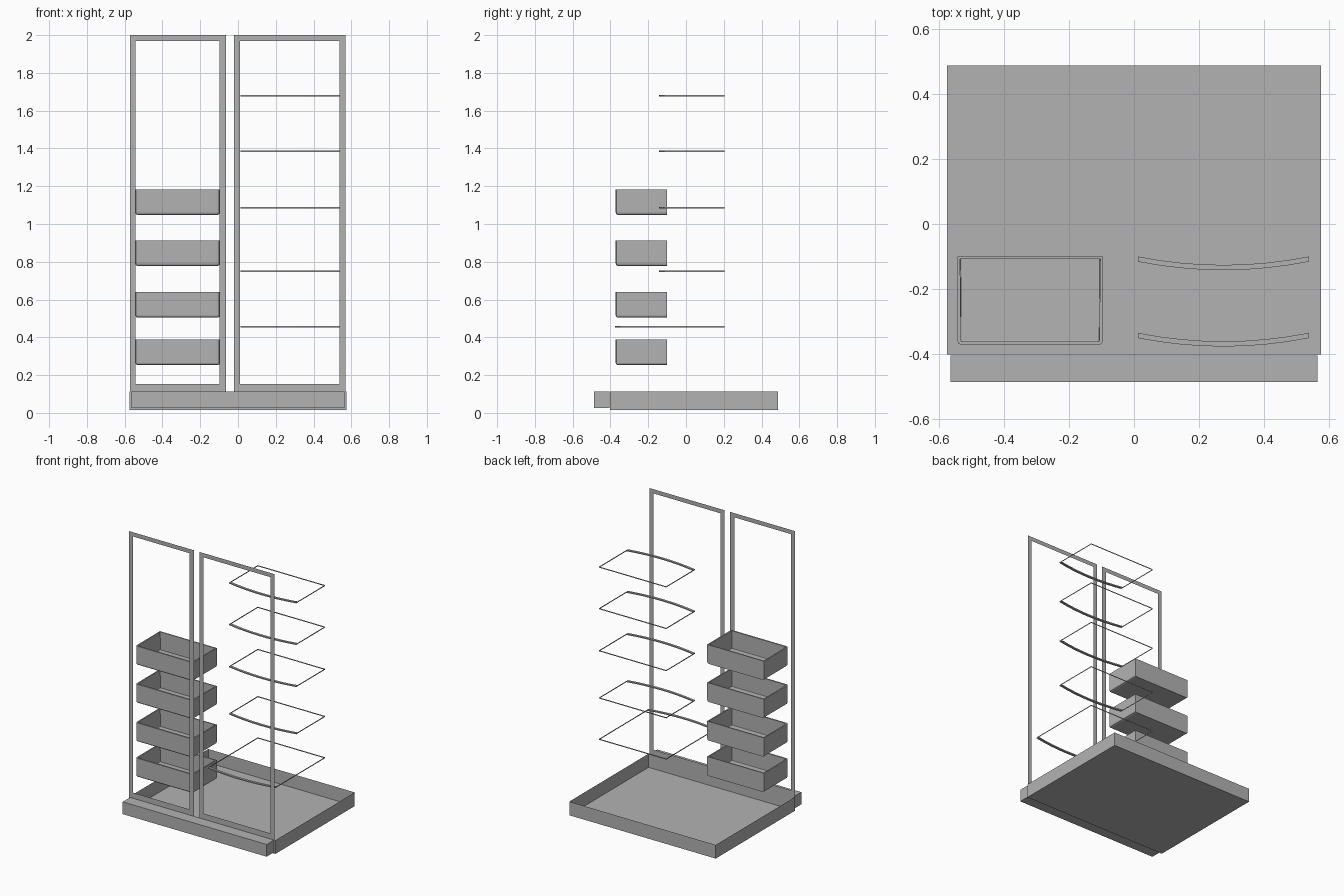
import bpy
import bmesh

cube = bpy.data.objects.get("Cube")
if cube:
    bpy.data.objects.remove(cube, do_unlink=True)

GREY = (0.45, 0.45, 0.45, 1)
grey = bpy.data.materials.new("plain grey")
grey.use_nodes = True
grey.diffuse_color = GREY
grey.node_tree.nodes["Principled BSDF"].inputs["Base Color"].default_value = GREY


def finish(name, bm):
    """Turn a bmesh into a named grey object."""
    mesh = bpy.data.meshes.new(name)
    bm.to_mesh(mesh)
    bm.free()
    mesh.materials.append(grey)
    obj = bpy.data.objects.new(name, mesh)
    bpy.context.collection.objects.link(obj)
    return obj


def box(x0, x1, y0, y1, z0, z1):
    bm = bmesh.new()
    bmesh.ops.create_cube(bm, size=1)
    for v in bm.verts:
        v.co = (x1 if v.co.x > 0 else x0,
                y1 if v.co.y > 0 else y0,
                z1 if v.co.z > 0 else z0)
    return bm


def remove_top(bm):
    bm.normal_update()
    top = [f for f in bm.faces if f.normal.z > 0.9]
    bmesh.ops.delete(bm, geom=top, context='FACES')


def door_frame(name, x0, x1, left, right):
    """Flat sheet frame standing at the front of the tray."""
    y, z0, z1 = -0.402, 0.112, 2.0
    bm = bmesh.new()
    outer = [(x0, z0), (x1, z0), (x1, z1), (x0, z1)]
    inner = [(x0 + left, z0 + 0.04), (x1 - right, z0 + 0.04),
             (x1 - right, z1 - 0.03), (x0 + left, z1 - 0.03)]
    o = [bm.verts.new((x, y, z)) for x, z in outer]
    i = [bm.verts.new((x, y, z)) for x, z in inner]
    for a in range(4):
        b = (a + 1) % 4
        bm.faces.new((o[a], o[b], i[b], i[a]))
    return finish(name, bm)


def drawer(name, z0):
    """Open box with softened lower and front edges."""
    y_back = -0.10
    bm = box(-0.543, -0.096, -0.372, y_back, z0, z0 + 0.135)
    remove_top(bm)
    soft = []
    for e in bm.edges:
        a, b = (v.co for v in e.verts)
        at_back = a.y > y_back - 0.01 and b.y > y_back - 0.01
        at_top = a.z > z0 + 0.1 and b.z > z0 + 0.1
        if not at_back and not at_top:
            soft.append(e)
    bmesh.ops.bevel(bm, geom=soft, offset=0.012, segments=2,
                    profile=0.5, affect='EDGES')
    obj = finish(name, bm)
    wall = obj.modifiers.new("wall", 'SOLIDIFY')
    wall.thickness = 0.011
    wall.offset = -1
    return obj


def shelf(name, z, y_end, x0=0.012, x1=0.538, y_back=0.205, steps=8):
    """Bowed front rail with a thin edge band round the other three sides."""
    bow, depth, half = 0.026, 0.016, 0.004
    bm = bmesh.new()
    back, front = [], []
    for k in range(steps + 1):
        t = 2 * k / steps - 1
        x = x0 + (x1 - x0) * k / steps
        y = y_end - bow * (1 - t * t)
        back.append((x, y))
        front.append((x, y - depth))
    # rail built as successive square sections
    rings = []
    for (x, yb), (_, yf) in zip(back, front):
        section = ((yf, -half), (yb, -half), (yb, half), (yf, half))
        rings.append([bm.verts.new((x, y, z + dz)) for y, dz in section])
    for r, s in zip(rings, rings[1:]):
        for a in range(4):
            b = (a + 1) % 4
            bm.faces.new((r[a], r[b], s[b], s[a]))
    bm.faces.new(rings[0])
    bm.faces.new(rings[-1])
    bmesh.ops.recalc_face_normals(bm, faces=bm.faces[:])
    # edge band
    path = [(x0, y_end), (x0, y_back), (x1, y_back), (x1, y_end)]
    low = [bm.verts.new((x, y, z - half)) for x, y in path]
    high = [bm.verts.new((x, y, z + half)) for x, y in path]
    for a in range(3):
        bm.faces.new((low[a + 1], low[a], high[a], high[a + 1]))
    return finish(name, bm)


# base tray, open at the top, with the plinth in front
tray = box(-0.575, 0.575, -0.402, 0.488, 0.016, 0.113)
remove_top(tray)
finish("base_tray", tray)
finish("front_plinth", box(-0.565, 0.565, -0.486, -0.404, 0.026, 0.113))

# door frames
door_frame("right_door_frame", -0.573, -0.063, 0.03, 0.035)
door_frame("left_door_frame", -0.02, 0.568, 0.03, 0.03)

# drawers
for n, z in enumerate((0.253, 0.504, 0.778, 1.048), 1):
    drawer(f"drawer_{n}", z)

# shelves, the lowest one deeper
for n, z in enumerate((0.457, 0.75, 1.085, 1.384, 1.679), 1):
    shelf(f"shelf_{n}", z, -0.335 if n == 1 else -0.10)
